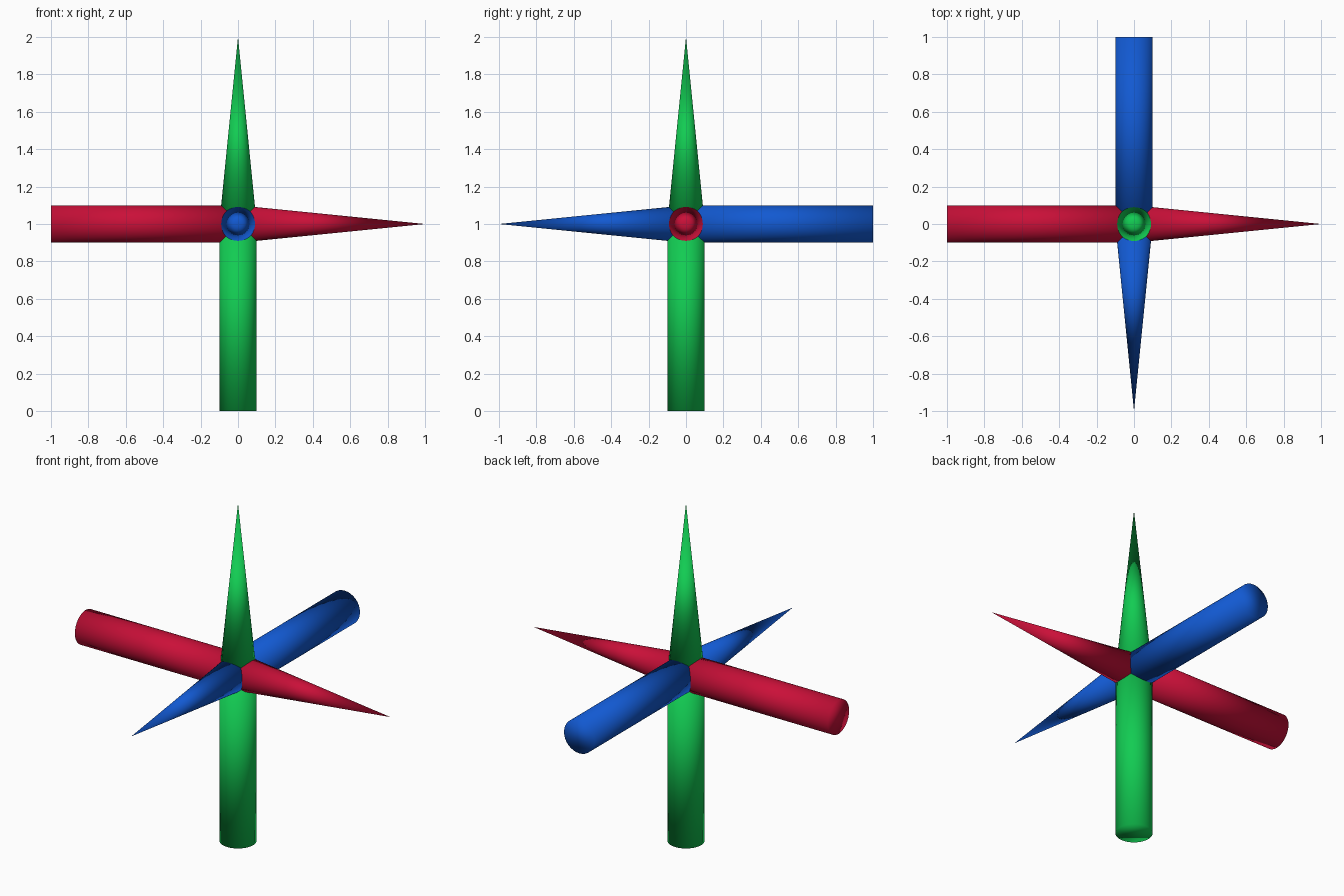
import bpy, bmesh, math
from mathutils import Matrix, Vector

if "Cube" in bpy.data.objects:
    bpy.data.objects.remove(bpy.data.objects["Cube"])

SIDES, RADIUS, LENGTH = 32, 0.1, 1.0
CENTRE = Vector((0, 0, 1))


def material(name, colour):
    mat = bpy.data.materials.new(name)
    mat.diffuse_color = (*colour, 1)
    mat.use_nodes = True
    mat.node_tree.nodes["Principled BSDF"].inputs["Base Color"].default_value = mat.diffuse_color
    return mat


def solid(name, mat, direction, r_start, r_end, start):
    """Capped cylinder or cone along a direction, beginning at a distance from the centre."""
    bm = bmesh.new()
    bmesh.ops.create_cone(bm, cap_ends=True, segments=SIDES, radius1=r_start,
                          radius2=r_end, depth=LENGTH,
                          matrix=Matrix.Translation((0, 0, start + LENGTH / 2)))
    bmesh.ops.remove_doubles(bm, verts=bm.verts, dist=1e-5)
    turn = Vector((0, 0, 1)).rotation_difference(Vector(direction)).to_matrix().to_4x4()
    bm.transform(Matrix.Translation(CENTRE) @ turn)
    bmesh.ops.recalc_face_normals(bm, faces=bm.faces)
    for face in bm.faces:
        face.smooth = True
    mesh = bpy.data.meshes.new(name)
    bm.to_mesh(mesh)
    bm.free()
    mesh.materials.append(mat)
    obj = bpy.data.objects.new(name, mesh)
    bpy.context.collection.objects.link(obj)


# Each axis: a round shaft behind the centre and a long cone ahead of it
axes = [
    ("side", "red", (0.59, 0.005, 0.04), (1, 0, 0)),
    ("upright", "green", (0.006, 0.6, 0.085), (0, 0, 1)),
    ("depth", "blue", (0.006, 0.1, 0.64), (0, -1, 0)),
]
for label, colour_name, colour, direction in axes:
    mat = material(colour_name, colour)
    solid(label + "_shaft", mat, direction, RADIUS, RADIUS, -LENGTH)
    solid(label + "_cone", mat, direction, RADIUS, 0.0, 0.0)
